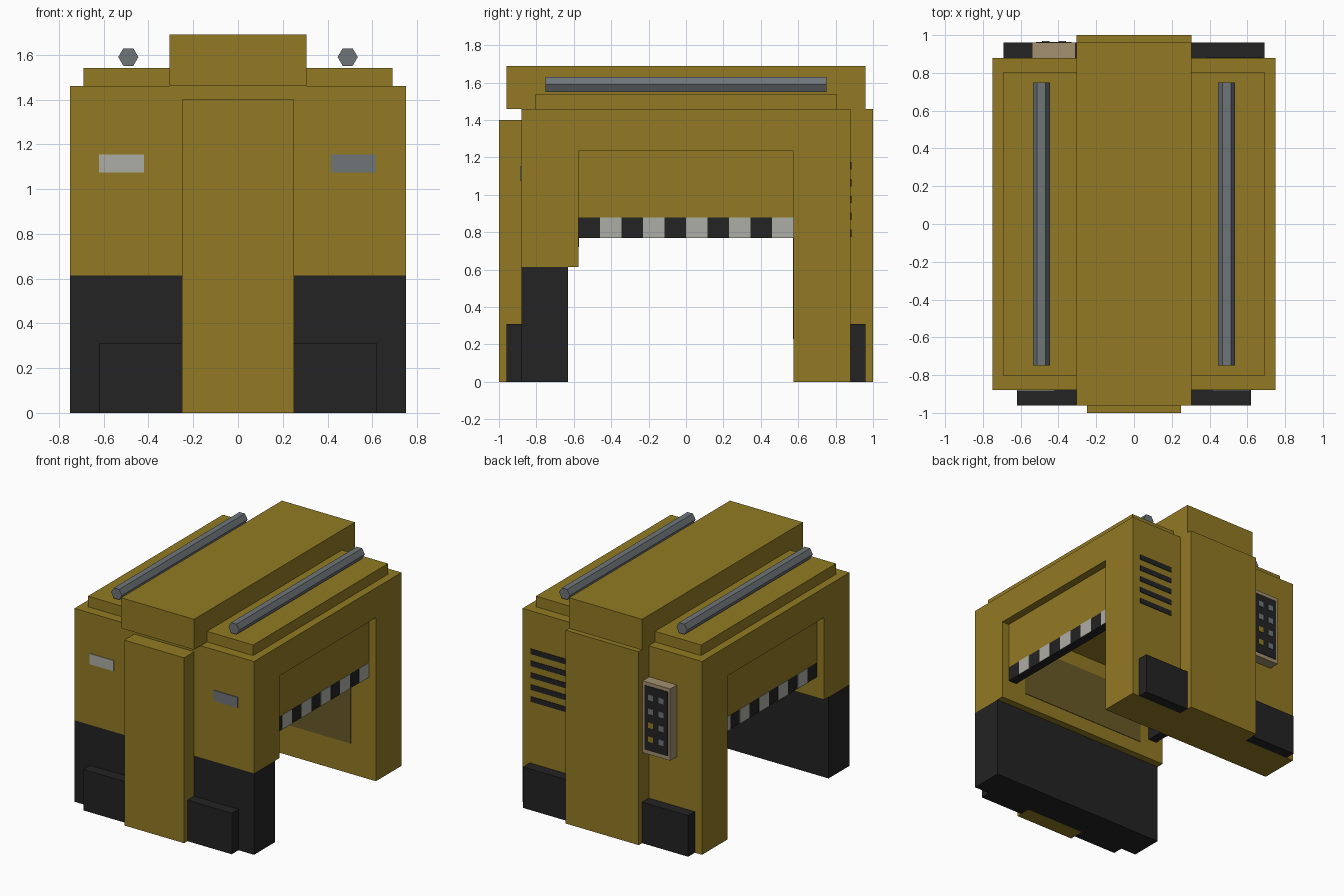
import bpy, bmesh, math

if "Cube" in bpy.data.objects:
    bpy.data.objects.remove(bpy.data.objects["Cube"])


def mat(name, r, g, b):
    m = bpy.data.materials.new(name)
    lin = [((c / 255 + 0.055) / 1.055) ** 2.4 for c in (r, g, b)]
    m.diffuse_color = (*lin, 1)
    m.use_nodes = True
    m.node_tree.nodes["Principled BSDF"].inputs["Base Color"].default_value = m.diffuse_color
    return m


YELLOW = mat("ochre yellow", 146, 122, 36)
BLACK = mat("rubber black", 35, 35, 35)
STEEL = mat("steel grey", 110, 117, 121)
LIGHT = mat("light grey", 174, 173, 166)
BEIGE = mat("beige", 162, 144, 112)
OLIVE = mat("dark olive", 104, 90, 40)


def finish(name, bm, material):
    bmesh.ops.recalc_face_normals(bm, faces=bm.faces)
    me = bpy.data.meshes.new(name)
    bm.to_mesh(me)
    bm.free()
    me.materials.append(material)
    ob = bpy.data.objects.new(name, me)
    bpy.context.collection.objects.link(ob)
    return ob


def box(name, x, y, z, material):
    """Box from (min, max) ranges."""
    bm = bmesh.new()
    bmesh.ops.create_cube(bm, size=1)
    for v in bm.verts:
        for i, (a, b) in enumerate((x, y, z)):
            v.co[i] = a if v.co[i] < 0 else b
    return finish(name, bm, material)


def mirrored(s, a, b):
    """Range a..b placed on the side given by sign s."""
    return (a, b) if s > 0 else (-b, -a)


# Arch body: side profile extruded across the width
profile = [(-.88, .615), (-.88, 1.46), (.88, 1.46), (.88, 0),
           (.575, 0), (.575, 1.235), (-.575, 1.235), (-.575, .615)]
bm = bmesh.new()
face = bm.faces.new([bm.verts.new((-.75, y, z)) for y, z in profile])
ext = bmesh.ops.extrude_face_region(bm, geom=[face])
bmesh.ops.translate(bm, vec=(1.5, 0, 0),
                    verts=[g for g in ext["geom"] if isinstance(g, bmesh.types.BMVert)])
finish("arch_body", bm, YELLOW)

# Dark front foot and bumpers either side of the pillars
box("front_foot", (-.75, .75), (-.88, -.63), (0, .615), BLACK)
for s in (-1, 1):
    box("front_bumper", mirrored(s, .25, .62), (-.96, -.88), (0, .31), BLACK)
    box("back_bumper", mirrored(s, .305, .69), (.88, .96), (0, .31), BLACK)

# Pillars, top beam and roof plate
box("front_pillar", (-.25, .25), (-1, -.88), (0, 1.4), YELLOW)
box("back_pillar", (-.305, .305), (.88, 1), (0, 1.46), YELLOW)
box("top_beam", (-.305, .305), (-.96, .96), (1.46, 1.69), YELLOW)
box("roof_plate", (-.69, .69), (-.805, .805), (1.46, 1.54), YELLOW)

for s in (-1, 1):
    # Six-sided roof rails
    bm = bmesh.new()
    ring = [bm.verts.new((s * .49 + .045 * math.cos(i * math.pi / 3), -.75,
                          1.59 + .045 * math.sin(i * math.pi / 3))) for i in range(6)]
    ext = bmesh.ops.extrude_face_region(bm, geom=[bm.faces.new(ring)])
    bmesh.ops.translate(bm, vec=(0, 1.5, 0),
                        verts=[g for g in ext["geom"] if isinstance(g, bmesh.types.BMVert)])
    finish("roof_rail", bm, STEEL)

    # Recessed side curtain with a striped warning bar below
    box("side_curtain", mirrored(s, .62, .69), (-.575, .575), (.88, 1.235), YELLOW)
    box("warning_bar", mirrored(s, .62, .69), (-.575, .575), (.77, .88), BLACK)
    for i in range(5):
        y = -.575 + .115 * (2 * i + 1)
        box("warning_stripe", mirrored(s, .69, .693), (y, y + .115), (.77, .88), LIGHT)

# Inner leg panels
box("front_inner_panel", (-.54, .54), (-.575, -.571), (.72, 1.12), OLIVE)
box("back_inner_panel", (-.54, .54), (.571, .575), (.23, 1.12), OLIVE)

# Front plates
box("front_plate_left", (-.62, -.42), (-.885, -.88), (1.075, 1.155), LIGHT)
box("front_plate_right", (.415, .615), (-.885, -.88), (1.075, 1.155), STEEL)

# Back vents
for i in range(5):
    z = 1.155 - .09 * i
    box("vent_slot", (.39, .68), (.88, .884), (z - .02, z + .02), BLACK)

# Control panel with screen and buttons
box("control_panel", (-.54, -.31), (.88, .96), (.685, 1.227), BEIGE)
box("control_screen", (-.52, -.33), (.96, .964), (.715, 1.2), BLACK)
for row in range(4):
    for col in range(2):
        x, z = -.38 - .088 * col, 1.12 - .105 * row
        m = YELLOW if row > 1 and col == 0 else STEEL
        box("button", (x - .02, x + .02), (.964, .968), (z - .021, z + .021), m)
